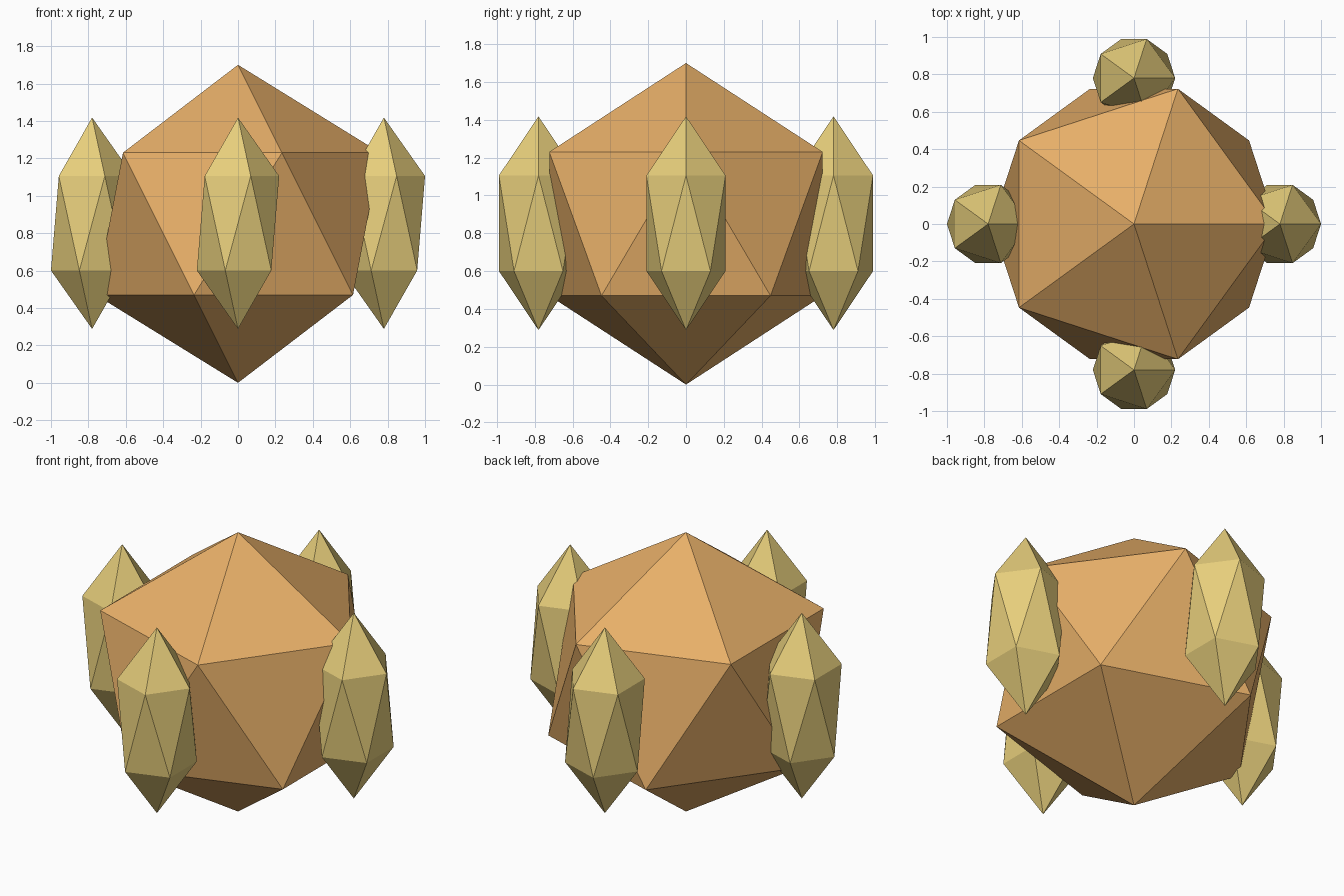
import bpy
import math

if "Cube" in bpy.data.objects:
    bpy.data.objects.remove(bpy.data.objects["Cube"])


def material(name, color):
    mat = bpy.data.materials.new(name)
    mat.diffuse_color = (*color, 1.0)
    mat.use_nodes = True
    mat.node_tree.nodes["Principled BSDF"].inputs["Base Color"].default_value = mat.diffuse_color
    return mat


def crystal(name, location, radius, half_height, mat):
    """Flat-faced icosahedron, stretched along z."""
    bpy.ops.mesh.primitive_ico_sphere_add(subdivisions=1, radius=1, location=location)
    obj = bpy.context.object
    obj.name = name
    obj.scale = (radius, radius, half_height)
    bpy.ops.object.transform_apply(location=False, rotation=False, scale=True)
    obj.data.materials.append(mat)
    return obj


orange = material("orange", (0.80, 0.43, 0.14))
yellow = material("yellow", (0.80, 0.62, 0.20))

# Large central body
crystal("body", (0, 0, 0.85), 0.85, 0.85, orange)

# Four tall crystals around the body, all facing the same way
for i, side in enumerate(("right", "back", "left", "front")):
    a = i * math.pi / 2
    crystal(f"{side}_crystal", (0.78 * math.cos(a), 0.78 * math.sin(a), 0.853),
            0.246, 0.565, yellow)
